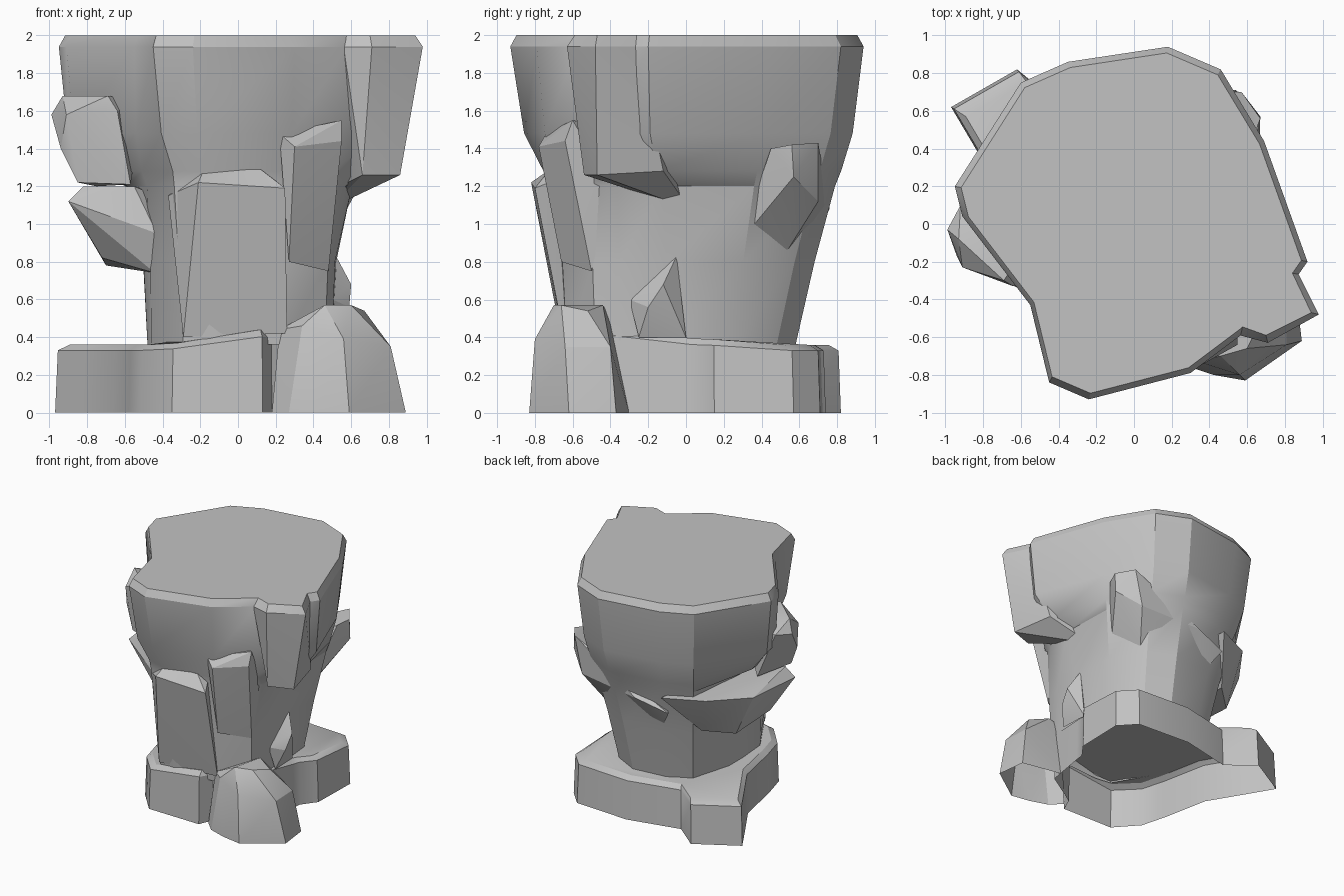
import bpy, bmesh, math

cube = bpy.data.objects.get("Cube")
if cube:
    bpy.data.objects.remove(cube)

stone = bpy.data.materials.new("grey stone")
stone.use_nodes = True
grey = (0.54, 0.54, 0.54, 1)
stone.diffuse_color = grey
stone.node_tree.nodes["Principled BSDF"].inputs["Base Color"].default_value = grey


def finish(name, bm, angle=30):
    bmesh.ops.recalc_face_normals(bm, faces=bm.faces)
    mesh = bpy.data.meshes.new(name)
    bm.to_mesh(mesh)
    bm.free()
    mesh.materials.append(stone)
    obj = bpy.data.objects.new(name, mesh)
    bpy.context.collection.objects.link(obj)
    bpy.ops.object.select_all(action="DESELECT")
    obj.select_set(True)
    bpy.context.view_layer.objects.active = obj
    bpy.ops.object.shade_smooth_by_angle(angle=math.radians(angle))
    return obj


def loft(name, rings):
    """Skin a stack of matching outlines, bottom left open, top capped."""
    bm = bmesh.new()
    loops = [[bm.verts.new(p) for p in ring] for ring in rings]
    for low, high in zip(loops, loops[1:]):
        for i in range(len(low)):
            j = (i + 1) % len(low)
            bm.faces.new((low[i], low[j], high[j], high[i]))
    bm.faces.new(loops[-1])
    return finish(name, bm)


def chunk(name, points, open_bottom=False):
    """Faceted rock spanning a few corner points."""
    bm = bmesh.new()
    for p in points:
        bm.verts.new(p)
    bmesh.ops.convex_hull(bm, input=bm.verts)
    loose = [v for v in bm.verts if not v.link_faces]
    bmesh.ops.delete(bm, geom=loose, context="VERTS")
    if open_bottom:
        floor = [f for f in bm.faces if all(v.co.z < 0.01 for v in f.verts)]
        bmesh.ops.delete(bm, geom=floor, context="FACES_ONLY")
    return finish(name, bm, 22)


# Main column: rim corner, foot corner and the side it belongs to
columns = [
    (-.45, -.84, -.29, -.64, "front"), (-.24, -.93, -.15, -.66, "front"),
    (.3, -.79, .25, -.63, "front"), (.58, -.58, .46, -.48, "front"),
    (.78, -.4, .5, -.35, "side"), (.92, -.2, .5, -.1, "side"),
    (.69, .44, .45, .25, "back"), (.46, .82, .3, .48, "back"),
    (.18, .94, .1, .58, "back"), (-.35, .86, -.2, .55, "back"),
    (-.6, .75, -.38, .45, "back"), (-.95, .2, -.48, .1, "side"),
    (-.91, .04, -.48, -.1, "side"), (-.55, -.43, -.46, -.35, "side"),
]
# Height and how far each side has drawn in towards the foot
levels = [
    (.36, dict(front=1, side=1, back=1)),
    (.8, dict(front=.85, side=.95, back=.72)),
    (1.2, dict(front=.7, side=.75, back=.42)),
    (1.28, dict(front=.65, side=.45, back=.33)),
    (1.48, dict(front=.27, side=.1, back=.16)),
    (1.94, dict(front=0, side=0, back=0)),
]
rings = [[(tx + (bx - tx) * m[s], ty + (by - ty) * m[s], z)
          for tx, ty, bx, by, s in columns] for z, m in levels]
rings.append([(x * .965, y * .965, 2) for x, y, z in rings[-1]])
loft("main_column", rings)

# Hanging corner block under the rim
chunk("corner_block", [
    (.56, -.59, 1.94), (.71, -.63, 1.94), (.98, -.48, 1.94), (.87, -.26, 1.94),
    (.56, -.54, 2), (.7, -.59, 2), (.94, -.47, 2), (.84, -.26, 2),
    (.66, -.54, 1.26), (.86, -.47, 1.26), (.78, -.12, 1.28),
    (.54, -.3, 1.2), (.48, .02, 1.08), (.4, -.3, 2)])

# Front slab and pillar
chunk("front_slab", [
    (-.21, -.82, 1.22), (.25, -.8, 1.19), (-.18, -.72, 1.29), (.12, -.72, 1.29),
    (.2, -.7, 1.23), (-.29, -.66, .4), (.26, -.65, .42), (0, -.3, 1.1),
    (-.37, -.65, 1.15)])
chunk("front_pillar", [
    (.3, -.78, 1.41), (.55, -.64, 1.44), (.22, -.74, 1.48), (.55, -.6, 1.55),
    (.27, -.66, .8), (.48, -.5, .75), (.3, -.4, 1.5), (.52, -.4, 1.2)])

# Lumps on the flanks
chunk("upper_lump", [
    (-.99, -.03, 1.58), (-.93, -.08, 1.68), (-.69, -.3, 1.68), (-.64, -.33, 1.6),
    (-.91, -.23, 1.58), (-.94, -.17, 1.4), (-.85, -.22, 1.22),
    (-.57, -.33, 1.21), (-.75, .1, 1.2), (-.5, 0, 1.65), (-.92, .1, 1.6)])
chunk("lower_ledge", [
    (-.9, -.2, 1.12), (-.82, -.18, 1.2), (-.55, -.32, 1.2), (-.43, -.43, .95),
    (-.44, -.36, .74), (-.72, -.12, .82), (-.7, .32, .78), (-.85, .3, 1.12),
    (-.62, .62, 1.15), (-.3, .77, 1.15), (-.5, .5, .82), (-.1, 0, 1)])
chunk("rear_lump", [
    (.57, .7, 1.43), (.67, .56, 1.42), (.63, .45, 1.4), (.67, .57, 1.25),
    (.5, .7, 1.12), (-.05, .76, 1.08), (-.33, .71, 1), (-.2, .62, .8),
    (.38, .53, .85), (.48, .28, .9), (0, .3, 1)])
chunk("side_nub", [
    (.6, -.12, .68), (.59, -.2, .56), (.52, -.05, .83), (.5, -.3, .6),
    (.52, 0, .4), (.53, -.25, .4), (.4, -.1, .6)])

# Foot ring, rising slightly towards the front corner
foot = [
    (-.35, -.71), (.13, -.72), (.18, -.6), (.5, -.4), (.56, -.05), (.57, .03),
    (.66, .15), (.67, .57), (.54, .71), (.05, .74), (-.4, .64), (-.62, .82),
    (-.97, .62), (-.84, .4), (-.66, .1), (-.58, -.3), (-.52, -.52),
]


def foot_ring(scale, height):
    return [(x * scale, y * scale,
             height * (1 + .4 * max(0, x - y - .3))) for x, y in foot]


loft("foot_ring", [foot_ring(1, 0), foot_ring(.985, .33), foot_ring(.92, .36)])

# Boulder at the front corner
chunk("corner_boulder", [
    (.18, -.66, 0), (.27, -.75, 0), (.42, -.8, 0), (.59, -.83, 0), (.89, -.62, 0),
    (.86, -.37, 0), (.5, -.3, 0), (.22, -.62, .44), (.34, -.73, .46),
    (.56, -.8, .39), (.81, -.64, .35), (.8, -.4, .35), (.46, -.7, .57),
    (.6, -.66, .57), (.67, -.52, .54), (.52, -.44, .57), (.4, -.4, .5)],
    open_bottom=True)
